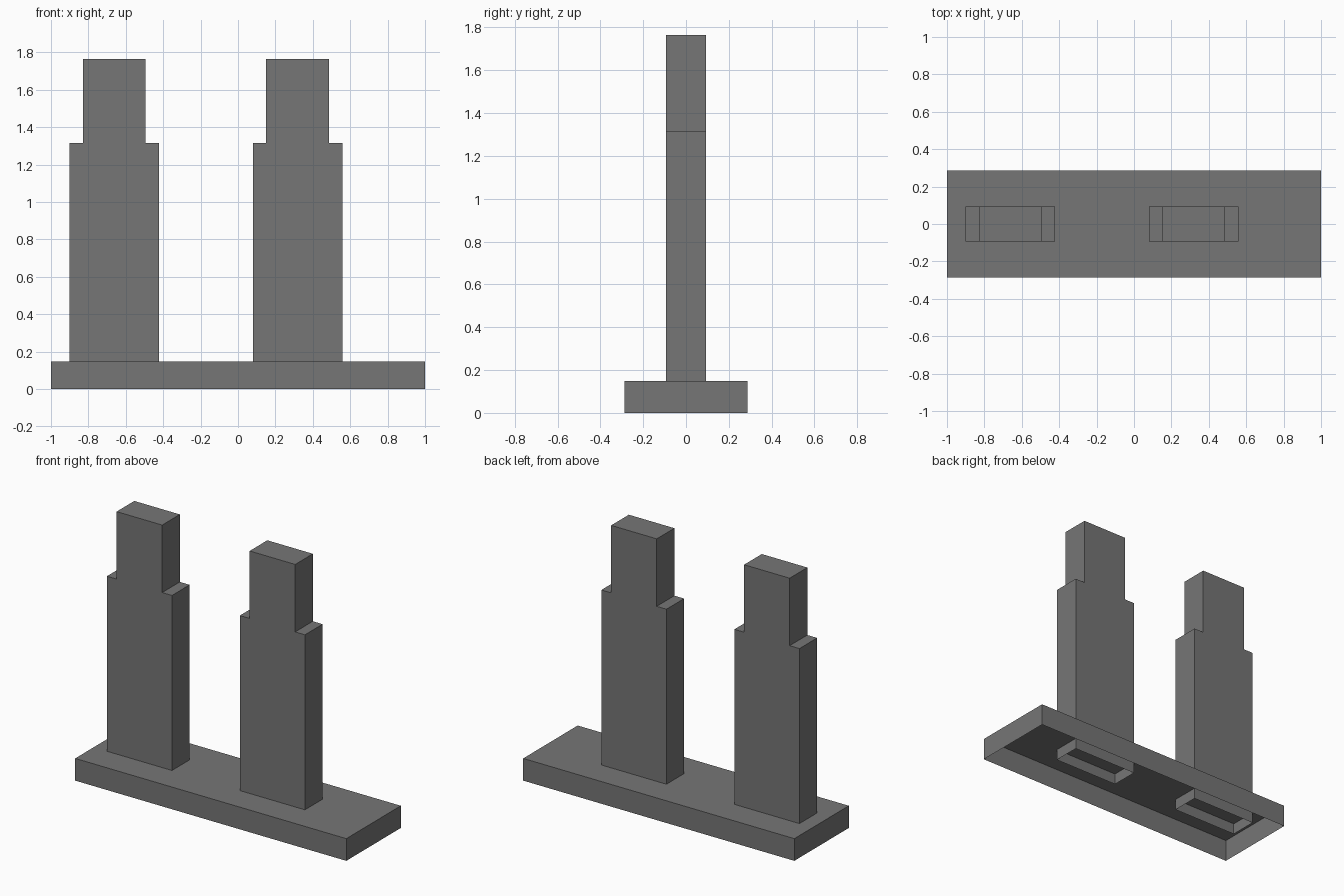
import bpy
import bmesh

cube = bpy.data.objects.get("Cube")
if cube:
    bpy.data.objects.remove(cube, do_unlink=True)

# One flat grey for everything
grey = bpy.data.materials.new("dark_grey")
grey.use_nodes = True
colour = (0.18, 0.18, 0.18, 1.0)
grey.diffuse_color = colour
grey.node_tree.nodes["Principled BSDF"].inputs["Base Color"].default_value = colour

BASE_TOP = 0.148
TOWER_BOTTOM = 0.074
SHOULDER = 1.315
TOP = 1.765


def open_shell(name, profile, y_front, y_back):
    """Extrude an x-z profile along y and leave the underside open."""
    bm = bmesh.new()
    front = bm.faces.new([bm.verts.new((x, y_front, z)) for x, z in profile])
    result = bmesh.ops.extrude_face_region(bm, geom=[front], use_keep_orig=True)
    moved = [v for v in result["geom"] if isinstance(v, bmesh.types.BMVert)]
    bmesh.ops.translate(bm, verts=moved, vec=(0, y_back - y_front, 0))
    bmesh.ops.recalc_face_normals(bm, faces=bm.faces)
    bm.normal_update()
    underside = [f for f in bm.faces if f.normal.z < -0.9]
    bmesh.ops.delete(bm, geom=underside, context="FACES")
    mesh = bpy.data.meshes.new(name)
    bm.to_mesh(mesh)
    bm.free()
    mesh.materials.append(grey)
    obj = bpy.data.objects.new(name, mesh)
    bpy.context.collection.objects.link(obj)
    return obj


# Hollow base tray, open below
open_shell("base", [(-1, 0), (1, 0), (1, BASE_TOP), (-1, BASE_TOP)], -0.287, 0.287)

# Two stepped towers that reach a little way through the base top
for name, centre in (("right_tower", -0.662), ("left_tower", 0.319)):
    half_wide, half_narrow = 0.24, 0.168
    side = [(half_wide, TOWER_BOTTOM), (half_wide, SHOULDER),
            (half_narrow, SHOULDER), (half_narrow, TOP)]
    outline = side + [(-x, z) for x, z in reversed(side)]
    open_shell(name, [(centre + x, z) for x, z in outline], -0.093, 0.093)
